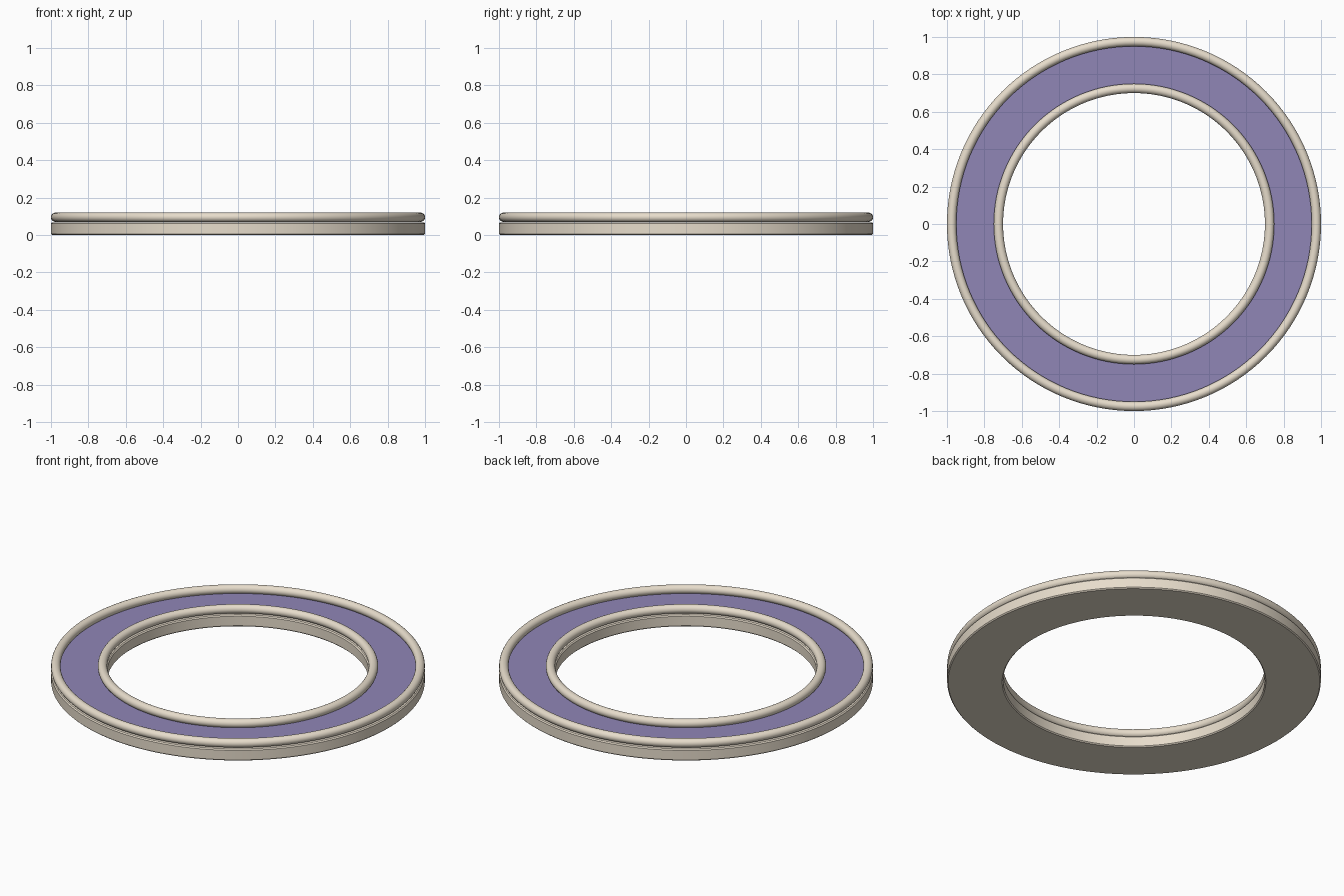
import bpy, math

if "Cube" in bpy.data.objects:
    bpy.data.objects.remove(bpy.data.objects["Cube"])

SEG = 128


def material(name, rgba):
    m = bpy.data.materials.new(name)
    m.diffuse_color = rgba
    m.use_nodes = True
    m.node_tree.nodes["Principled BSDF"].inputs["Base Color"].default_value = m.diffuse_color
    return m


def revolve(name, profile, mat, closed=True):
    """Spin an (r, z) profile around the z axis."""
    n = len(profile)
    verts = [(r * math.cos(2 * math.pi * i / SEG), r * math.sin(2 * math.pi * i / SEG), z)
             for i in range(SEG) for r, z in profile]
    faces = []
    for i in range(SEG):
        a, b = i * n, (i + 1) % SEG * n
        for j in range(n if closed else n - 1):
            k = (j + 1) % n
            faces.append((a + j, b + j, b + k, a + k))
    me = bpy.data.meshes.new(name)
    me.from_pydata(verts, [], faces)
    me.materials.append(mat)
    ob = bpy.data.objects.new(name, me)
    bpy.context.collection.objects.link(ob)
    bpy.context.view_layer.objects.active = ob
    ob.select_set(True)
    bpy.ops.object.shade_smooth_by_angle(angle=math.radians(40))
    ob.select_set(False)
    return ob


cream = material("cream", (0.80, 0.72, 0.60, 1))
violet = material("violet", (0.28, 0.24, 0.47, 0.75))

# Flat base ring with slightly softened edges
c, r0, r1, h = 0.006, 0.70, 1.0, 0.068
revolve("base_ring", [(r0 + c, 0), (r1 - c, 0), (r1, c), (r1, h - c),
                      (r1 - c, h), (r0 + c, h), (r0, h - c), (r0, c)], cream)

# Round inner and outer rims resting on the base
for name, radius in (("outer_rim", 0.975), ("inner_rim", 0.725)):
    revolve(name, [(radius + 0.025 * math.cos(2 * math.pi * k / 20),
                    0.095 + 0.025 * math.sin(2 * math.pi * k / 20)) for k in range(20)], cream)

# Tinted flat panel between the rims
revolve("inlay_panel", [(0.96, 0.075), (0.74, 0.075)], violet, closed=False)
